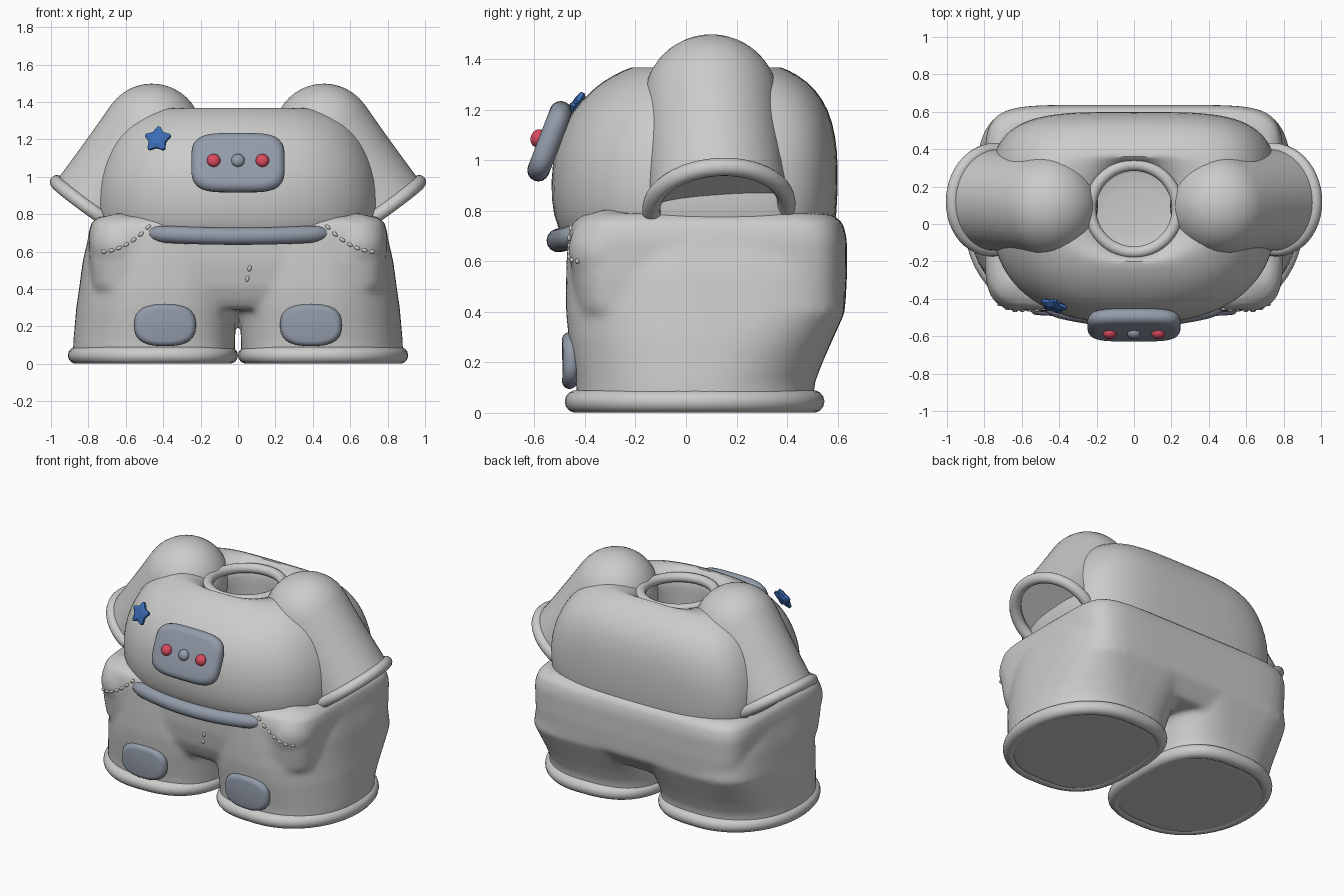
import bpy, bmesh, math
from mathutils import Vector, Matrix

if "Cube" in bpy.data.objects:
    bpy.data.objects.remove(bpy.data.objects["Cube"])


def material(name, rgb):
    m = bpy.data.materials.new(name)
    m.diffuse_color = (*rgb, 1)
    m.use_nodes = True
    m.node_tree.nodes["Principled BSDF"].inputs["Base Color"].default_value = m.diffuse_color
    return m


FABRIC = material("suit_grey", (0.60, 0.60, 0.585))
TRIM = material("trim_blue_grey", (0.29, 0.33, 0.40))
RED = material("button_red", (0.70, 0.07, 0.11))
BLUE = material("star_blue", (0.045, 0.15, 0.46))


def superellipse(rx, front, back, z, nf=2.0, nb=2.0, cx=0, cy=0, seg=48, side=0):
    """Closed outline with its own squareness front and back; side squares off the inner half."""
    pts = []
    for i in range(seg):
        a = 2 * math.pi * i / seg
        c, s = math.cos(a), math.sin(a)
        n, ry = (nb, back - cy) if s > 0 else (nf, cy - front)
        if side:
            n += .7 if c * side < 0 else -.2
        pts.append(Vector((cx + rx * math.copysign(abs(c) ** (2 / n), c),
                           cy + ry * math.copysign(abs(s) ** (2 / n), s), z)))
    return pts


def loft(bm, rings):
    vs = [[bm.verts.new(p) for p in r] for r in rings]
    for a, b in zip(vs, vs[1:]):
        for i in range(len(a)):
            j = (i + 1) % len(a)
            bm.faces.new((a[i], a[j], b[j], b[i]))
    bm.faces.new(vs[0][::-1])
    bm.faces.new(vs[-1])


def finish(name, bm, mat, angle=50):
    bmesh.ops.recalc_face_normals(bm, faces=bm.faces)
    me = bpy.data.meshes.new(name)
    bm.to_mesh(me)
    bm.free()
    me.materials.append(mat)
    ob = bpy.data.objects.new(name, me)
    bpy.context.collection.objects.link(ob)
    bpy.ops.object.select_all(action='DESELECT')
    ob.select_set(True)
    bpy.context.view_layer.objects.active = ob
    bpy.ops.object.shade_smooth_by_angle(angle=math.radians(angle))
    return ob


def tube(name, pts, r, mat, ref, cyclic=True):
    """Round piping along a path lying across ref, with tapered tips when open."""
    bm = bmesh.new()
    rows, n, k = [], len(pts), 14
    for i, p in enumerate(pts):
        a = pts[(i - 1) % n] if cyclic else pts[max(i - 1, 0)]
        b = pts[(i + 1) % n] if cyclic else pts[min(i + 1, n - 1)]
        t = (b - a).normalized()
        u = t.cross(ref).normalized()
        v = u.cross(t)
        e = min(i, n - 1 - i)
        q = r if cyclic or e > 2 else r * (0.35, 0.75, 0.95)[e]
        rows.append([bm.verts.new(p + q * (u * math.cos(2 * math.pi * j / k) + v * math.sin(2 * math.pi * j / k)))
                     for j in range(k)])
    for i in range(n if cyclic else n - 1):
        a, b = rows[i], rows[(i + 1) % n]
        for j in range(k):
            bm.faces.new((a[j], a[(j + 1) % k], b[(j + 1) % k], b[j]))
    if not cyclic:
        bm.faces.new(rows[0])
        bm.faces.new(rows[-1])
    return finish(name, bm, mat)


def pad(name, w, h, t, n, matrix, mat, bend=0.0, bend_x=0.0):
    """Cushion with a rounded outline and a fully rounded rim; faces local z."""
    bm = bmesh.new()
    rings = []
    for i in range(9):
        a = math.pi * (i / 8 - 0.5)
        o = t / 2 * (1 - math.cos(a))
        rings.append(superellipse(w / 2 - o, -(h / 2 - o), h / 2 - o, t / 2 * math.sin(a), n, n))
    loft(bm, rings)
    bm.transform(matrix)
    for v in bm.verts:
        v.co.y += bend * (abs(v.co.x) - bend_x) ** 2
    return finish(name, bm, mat, 60)


def place(loc, normal):
    return Matrix.Translation(loc) @ Vector(normal).to_track_quat('Z', 'Y').to_matrix().to_4x4()


def facing(loc, tilt=0, yaw=0):
    """Local z turned to the front, leaned back by tilt, swung by yaw."""
    return (Matrix.Translation(loc) @ Matrix.Rotation(math.radians(yaw), 4, 'Z')
            @ Matrix.Rotation(math.radians(90 - tilt), 4, 'X'))


UP = Vector((0, 0, 1))

# torso: rounded shell with a sunken neck opening
bm = bmesh.new()
rows = [(0.58, .66, -.40, .52), (0.68, .73, -.485, .58), (0.78, .768, -.53, .597), (0.92, .768, -.537, .602),
        (1.04, .745, -.522, .60), (1.15, .70, -.48, .582), (1.24, .648, -.415, .545), (1.315, .57, -.33, .48),
        (1.36, .48, -.24, .40), (1.375, .40, -.195, .355)]
rings = [superellipse(rx, f, b, z, 2.5, 3.8, cy=0.1) for z, rx, f, b in rows]
for z, r in [(1.345, .262), (1.29, .23), (1.22, .23), (1.06, .235), (1.05, .22), (1.04, .05)]:
    rings.append(superellipse(r, .08 - r, .08 + r, z, cy=0.08))
loft(bm, rings)
torso = finish("torso", bm, FABRIC, 80)
sub = torso.modifiers.new("round", 'SUBSURF')
sub.levels = sub.render_levels = 1

# neck ring
tube("neck_ring", superellipse(.234, -.152, .316, 1.32, cy=.082), .032, FABRIC, UP)

# trousers: hips, legs and pocket bulges fused into one soft body
bm = bmesh.new()
loft(bm, [superellipse(rx, f, b, z, 7, 7, cy=.08, seg=64) for z, rx, f, b in
          [(.29, .64, -.375, .54), (.34, .71, -.41, .58), (.41, .785, -.44, .63), (.54, .795, -.462, .637),
           (.69, .80, -.467, .637), (.755, .785, -.45, .62), (.79, .74, -.40, .57)]])
for s in (-1, 1):
    loft(bm, [superellipse(rx, f, b, z, 2.4, nb, cx=s * cx, cy=.035, side=s) for z, cx, rx, f, b, nb in
              [(.005, .452, .432, -.43, .50, 2.4), (.12, .448, .433, -.435, .51, 2.4), (.21, .443, .43, -.45, .545, 2.7),
               (.30, .437, .428, -.465, .585, 3.2), (.40, .43, .42, -.475, .63, 4), (.55, .425, .405, -.475, .62, 4),
               (.70, .415, .38, -.47, .58, 4)]])
    bmesh.ops.create_uvsphere(bm, u_segments=24, v_segments=16, radius=.165,
                              matrix=Matrix.Translation((s * .625, -.302, .642)))
trousers = finish("trousers", bm, FABRIC, 80)
rem = trousers.modifiers.new("fuse", 'REMESH')
rem.mode, rem.voxel_size, rem.use_smooth_shade = 'VOXEL', .016, True
smo = trousers.modifiers.new("soften", 'SMOOTH')
smo.factor, smo.iterations = .5, 12
bpy.context.view_layer.update()
body = trousers.evaluated_get(bpy.context.evaluated_depsgraph_get())


def front_point(x, z):
    """Point on the front of the trousers."""
    hit, p, _, _ = body.ray_cast(Vector((x, -3, z)), Vector((0, 1, 0)))
    return p.copy() if hit else Vector((x, -.45, z))


for s, side in ((-1, "left"), (1, "right")):
    # ankle cuff
    tube(f"ankle_cuff_{side}", superellipse(.410, -.435, .503, .045, 2.3, 2.3, cx=s * .455, cy=.035, side=s),
         .045, FABRIC, UP)

    # sleeve: domed shoulder running down to an open cuff
    top, end = Vector((s * .46, .10, 1.23)), Vector((s * .752, .13, .818))
    axis = end - top
    m = place(top, axis)
    L = axis.length
    profile = [(.268 * math.sin(a), -.268 * math.cos(a)) for a in [math.pi / 2 * i / 10 for i in range(11)]]
    profile[0] = (.008, -.268)
    profile += [(.267, L * .35), (.269, L * .7), (.272, L), (.25, L), (.24, L - .03), (.01, L - .03)]
    bm = bmesh.new()
    loft(bm, [superellipse(r, -r, r, h) for r, h in profile])
    bm.transform(m)
    finish(f"sleeve_{side}", bm, FABRIC)
    tube(f"sleeve_cuff_{side}", [m @ p for p in superellipse(.268, -.268, .268, L)], .036, FABRIC, axis.normalized())

    # knee patch
    y = front_point(s * .41, .21).y
    pad(f"knee_patch_{side}", .33, .225, .06, 2.6, facing((s * .39, y - .012, .207)), TRIM, .4, .41)

# belt: curved bar under the belly
belt = [Vector((x, -.505 + .30 * x * x, .682 + .07 * x * x)) for x in [-.485 + .97 * i / 28 for i in range(29)]]
tube("belt", belt, .047, TRIM, UP, cyclic=False)

# chest panel with three buttons
panel = facing((0, -.54, 1.075), 21)
pad("chest_panel", .50, .335, .088, 3.9, panel, TRIM)
for x, mat, name in ((-.13, RED, "left"), (0, TRIM, "middle"), (.13, RED, "right")):
    bm = bmesh.new()
    bmesh.ops.create_uvsphere(bm, u_segments=24, v_segments=14, radius=.036)
    bm.transform(panel @ Matrix.Translation((x, -.005, .047)) @ Matrix.Diagonal((1, 1, .8, 1)))
    finish(f"button_{name}", bm, mat)

# star badge: puffed plate with five blunt points
bm = bmesh.new()
rings = []
for k, h in ((.6, -.02), (1, -.008), (1, .008), (.6, .02)):
    ring = []
    for i in range(5):
        a = math.pi / 2 + 2 * math.pi * i / 5
        for da, r in ((-.09, .073), (.09, .073), (math.pi / 5, .049)):
            ring.append(Vector((k * r * math.cos(a + da), k * r * math.sin(a + da), h)))
    rings.append(ring)
loft(bm, rings)
bm.transform(facing((-.43, -.437, 1.2), 24, -16))
finish("star_badge", bm, BLUE, 30)

# stitches along the pockets and fly
bm = bmesh.new()


def stitch(x, z, angle):
    bmesh.ops.create_uvsphere(bm, u_segments=10, v_segments=6, radius=1, matrix=Matrix.Translation(front_point(x, z))
                              @ Matrix.Rotation(-angle, 4, 'Y') @ Matrix.Diagonal((.018, .010, .010, 1)))


for s in (-1, 1):
    for i in range(7):
        t = i / 6
        stitch(s * (.715 - .235 * t), .60 + .02 * t + .11 * t * t, -s * math.atan2(.02 + .22 * t, .235))
for x, z in ((.062, .51), (.05, .455)):
    stitch(x, z, math.radians(75))
finish("stitches", bm, FABRIC)
